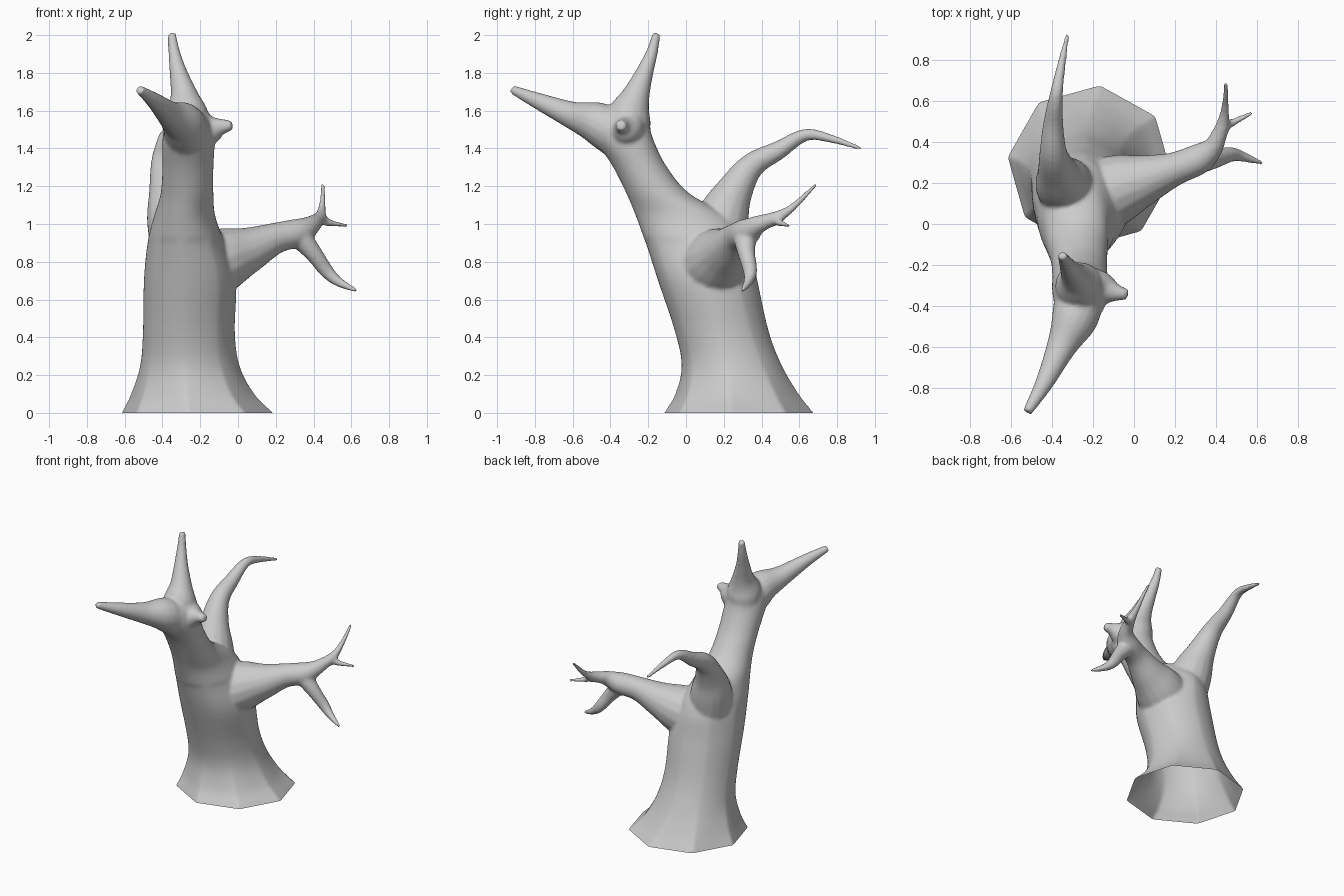
import bpy, bmesh, math
from mathutils import Vector

bm = bmesh.new()


def spline(pts, steps=5):
    """Catmull-Rom interpolation of equal-length tuples."""
    p = [Vector(q) for q in pts]
    p = [p[0] * 2 - p[1]] + p + [p[-1] * 2 - p[-2]]
    out = []
    for i in range(1, len(p) - 2):
        a, b, c, d = p[i - 1:i + 3]
        for s in range(steps):
            t = s / steps
            out.append(0.5 * (2 * b + (c - a) * t + (2 * a - 5 * b + 4 * c - d) * t * t
                              + (3 * b - a - 3 * c + d) * t ** 3))
    return out + [p[-2]]


def loft(rings):
    """Skin a closed tube over rings of points."""
    vs = [[bm.verts.new(co) for co in r] for r in rings]
    n = len(vs[0])
    for a, b in zip(vs, vs[1:]):
        for i in range(n):
            j = (i + 1) % n
            bm.faces.new((a[i], a[j], b[j], b[i]))
    bm.faces.new(vs[0][::-1])
    bm.faces.new(vs[-1])


def limb(pts, n=16):
    """Tapered branch through (x, y, z, radius) points."""
    path = spline(pts)
    cs = [p.to_3d() for p in path]
    side, rings = Vector((0.3, 0.5, 0.81)), []
    for i, c in enumerate(cs):
        t = (cs[min(i + 1, len(cs) - 1)] - cs[max(i - 1, 0)]).normalized()
        if abs(side.dot(t)) > 0.95:
            side = t.orthogonal()
        side = (side - t * side.dot(t)).normalized()
        up = t.cross(side)
        r = max(path[i][3], 0.009)
        rings.append([c + r * (side * math.cos(k * math.tau / n) + up * math.sin(k * math.tau / n))
                      for k in range(n)])
    loft(rings)


# trunk: eight-sided flared foot, rounding off upwards, leaning to the front
# each row holds z, then x and y extents
profile = [(-0.10, -0.67, 0.29, -0.18, 0.76), (0.00, -0.62, 0.19, -0.12, 0.68),
           (0.10, -0.57, 0.09, -0.06, 0.60), (0.25, -0.52, 0.01, -0.025, 0.51),
           (0.43, -0.505, -0.015, -0.06, 0.44), (0.70, -0.50, -0.01, -0.15, 0.38),
           (0.90, -0.48, -0.07, -0.215, 0.335), (1.04, -0.445, -0.12, -0.265, 0.23),
           (1.16, -0.41, -0.13, -0.315, 0.02), (1.30, -0.40, -0.13, -0.385, -0.10),
           (1.44, -0.40, -0.125, -0.475, -0.17), (1.54, -0.385, -0.15, -0.51, -0.2),
           (1.60, -0.35, -0.19, -0.46, -0.24)]
# spline works on 4D vectors at most, so interpolate x and y extents separately
xs = spline([(z, a, b) for z, a, b, c, d in profile])
ys = spline([(z, c, d) for z, a, b, c, d in profile])
rings = []
for (z, x0, x1), (_, y0, y1) in zip(xs, ys):
    facet = max(0.25, min(1, 1 - z / 0.35)) if z < 0.9 else 0
    ring = []
    for k in range(48):
        a = k * math.tau / 48
        phi = a % (math.pi / 4)
        phi = min(phi, math.pi / 4 - phi)
        r = 1 + facet * (math.cos(math.pi / 8) / math.cos(math.pi / 8 - phi) - 1)
        b = a - 0.12
        ring.append(((x0 + x1) / 2 + r * math.cos(b) * (x1 - x0) / 2,
                     (y0 + y1) / 2 + r * math.sin(b) * (y1 - y0) / 2, z))
    rings.append(ring)
loft(rings)

# upright top spike, forward spike and small side stub
limb([(-0.265, -0.31, 1.48, .12), (-0.27, -0.30, 1.58, .115), (-0.285, -0.265, 1.68, .075),
      (-0.315, -0.22, 1.80, .048), (-0.338, -0.18, 1.91, .032), (-0.35, -0.155, 2.01, .022)])
limb([(-0.265, -0.34, 1.45, .12), (-0.29, -0.46, 1.53, .115), (-0.355, -0.60, 1.575, .074),
      (-0.44, -0.78, 1.65, .045), (-0.522, -0.92, 1.712, .024)])
limb([(-0.24, -0.31, 1.51, .11), (-0.15, -0.32, 1.50, .085), (-0.09, -0.335, 1.515, .045),
      (-0.03, -0.345, 1.522, .026)])
# hooked back branch
limb([(-0.30, 0.15, 0.80, .15), (-0.345, 0.195, 1.03, .14), (-0.375, 0.26, 1.18, .098),
      (-0.395, 0.35, 1.31, .068), (-0.395, 0.49, 1.39, .050), (-0.38, 0.635, 1.472, .033),
      (-0.355, 0.78, 1.448, .022), (-0.325, 0.93, 1.398, .011)])
# side branch with three twigs
limb([(-0.20, 0.12, 0.76, .19), (-0.06, 0.18, 0.82, .165), (0.06, 0.22, 0.865, .122),
      (0.20, 0.27, 0.925, .083), (0.32, 0.32, 0.955, .075), (0.39, 0.38, 0.995, .050),
      (0.425, 0.46, 1.025, .034)])
limb([(0.39, 0.38, 1.00, .045), (0.43, 0.47, 1.03, .036), (0.445, 0.56, 1.085, .021),
      (0.45, 0.69, 1.21, .011)])
limb([(0.40, 0.42, 1.01, .035), (0.44, 0.475, 1.02, .030), (0.49, 0.50, 1.005, .019),
      (0.58, 0.545, 0.99, .011)])
limb([(0.32, 0.31, 0.94, .065), (0.40, 0.32, 0.845, .047), (0.47, 0.34, 0.75, .038),
      (0.53, 0.33, 0.695, .027), (0.63, 0.297, 0.645, .011)])

# fuse everything into one blended skin
bmesh.ops.recalc_face_normals(bm, faces=bm.faces)
mesh = bpy.data.meshes.new("dead_tree")
bm.to_mesh(mesh)
bm.free()
tree = bpy.data.objects.new("dead_tree", mesh)
bpy.context.collection.objects.link(tree)
fuse = tree.modifiers.new("fuse", 'REMESH')
fuse.mode, fuse.voxel_size = 'VOXEL', 0.01
blend = tree.modifiers.new("blend", 'SMOOTH')
blend.factor, blend.iterations = 0.5, 10
skin = bpy.data.meshes.new_from_object(tree.evaluated_get(bpy.context.evaluated_depsgraph_get()))
tree.modifiers.clear()
tree.data = skin

# cut the foot level with the ground, leaving it open
bm = bmesh.new()
bm.from_mesh(skin)
bmesh.ops.bisect_plane(bm, geom=bm.verts[:] + bm.edges[:] + bm.faces[:],
                       plane_co=(0, 0, 0), plane_no=(0, 0, 1), clear_inner=True)
for f in bm.faces:
    f.smooth = True
bm.to_mesh(skin)
bm.free()
